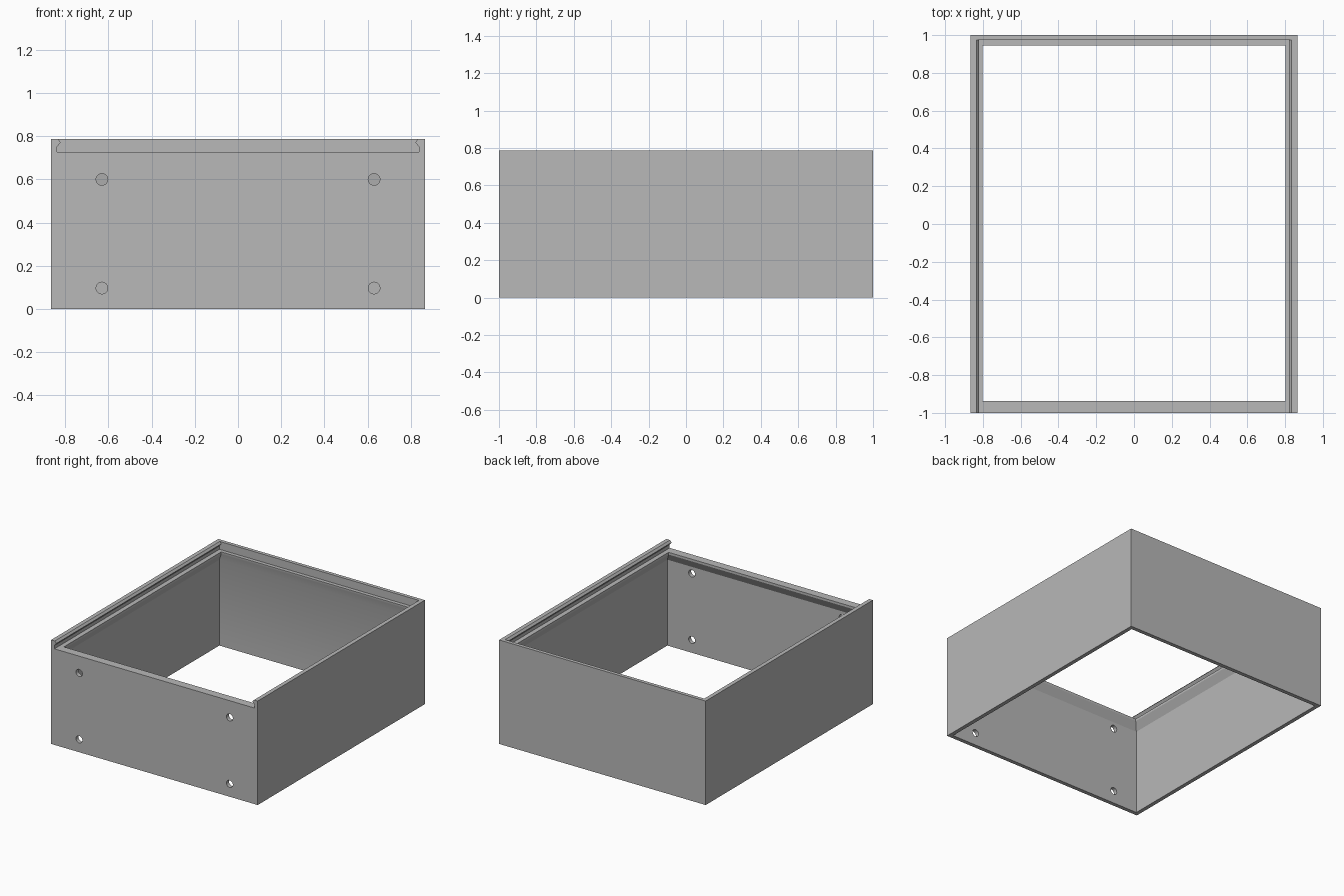
import bpy, bmesh, math
from mathutils import Matrix

cube = bpy.data.objects.get("Cube")
if cube:
    bpy.data.objects.remove(cube, do_unlink=True)

grey = bpy.data.materials.new("light grey")
grey.use_nodes = True
grey.diffuse_color = (0.48, 0.48, 0.48, 1)
grey.node_tree.nodes["Principled BSDF"].inputs["Base Color"].default_value = (0.48, 0.48, 0.48, 1)

HALF_X, HALF_Y, TOP = 0.865, 1.0, 0.787
LEDGE = 0.727
WALL = 0.03


def finish(bm, name):
    bmesh.ops.recalc_face_normals(bm, faces=bm.faces)
    mesh = bpy.data.meshes.new(name)
    bm.to_mesh(mesh)
    bm.free()
    obj = bpy.data.objects.new(name, mesh)
    bpy.context.collection.objects.link(obj)
    obj.data.materials.append(grey)
    return obj


def rectangle(bm, x, front, back, z):
    corners = ((-x, front), (x, front), (x, back), (-x, back))
    return [bm.verts.new((cx, cy, z)) for cx, cy in corners]


# Box frame: open top and bottom, with an inward ledge on a sloped support
bm = bmesh.new()
wall_in = (HALF_X - WALL, -HALF_Y + WALL, HALF_Y - WALL)
ledge_in = (0.802, -0.937, 0.945)
outer = (HALF_X, -HALF_Y, HALF_Y)
loops = [rectangle(bm, *size, z) for size, z in (
    (outer, 0), (outer, TOP), (ledge_in, TOP),
    (ledge_in, 0.71), (wall_in, 0.65), (wall_in, 0))]
for i, a in enumerate(loops):
    b = loops[(i + 1) % len(loops)]
    for k in range(4):
        n = (k + 1) % 4
        bm.faces.new((a[k], a[n], b[n], b[k]))
frame = finish(bm, "sliding_lid_box_frame")

# Lid channel cutter: undercut side grooves, open at the front
bm = bmesh.new()
side = [(0.837, LEDGE), (0.837, 0.752), (0.821, 0.772), (0.834, TOP), (0.834, 0.9)]
profile = side + [(-x, z) for x, z in reversed(side)]
face = bm.faces.new([bm.verts.new((x, -1.1, z)) for x, z in profile])
extruded = bmesh.ops.extrude_face_region(bm, geom=[face])["geom"]
bmesh.ops.translate(bm, vec=(0, 1.1 + 0.973, 0),
                    verts=[v for v in extruded if isinstance(v, bmesh.types.BMVert)])
cutters = [finish(bm, "lid_channel_cutter")]

# Screw hole cutters through the front wall
bm = bmesh.new()
for x in (-0.63, 0.63):
    for z in (0.097, 0.6):
        place = Matrix.Translation((x, -HALF_Y, z)) @ Matrix.Rotation(math.pi / 2, 4, "X")
        bmesh.ops.create_cone(bm, cap_ends=True, segments=32, radius1=0.027,
                              radius2=0.027, depth=0.2, matrix=place)
cutters.append(finish(bm, "screw_hole_cutter"))

# Cut the channel and the holes, then drop the cutters
for cutter in cutters:
    cutter.hide_render = True
    mod = frame.modifiers.new(cutter.name, "BOOLEAN")
    mod.operation = "DIFFERENCE"
    mod.solver = "EXACT"
    mod.object = cutter
bpy.context.view_layer.update()
cut_mesh = bpy.data.meshes.new_from_object(
    frame.evaluated_get(bpy.context.evaluated_depsgraph_get()))
frame.modifiers.clear()
frame.data = cut_mesh
for cutter in cutters:
    bpy.data.objects.remove(cutter, do_unlink=True)

# Smooth hole walls, sharp box edges
bpy.ops.object.select_all(action="DESELECT")
frame.select_set(True)
bpy.context.view_layer.objects.active = frame
bpy.ops.object.shade_smooth_by_angle(angle=math.radians(25))
